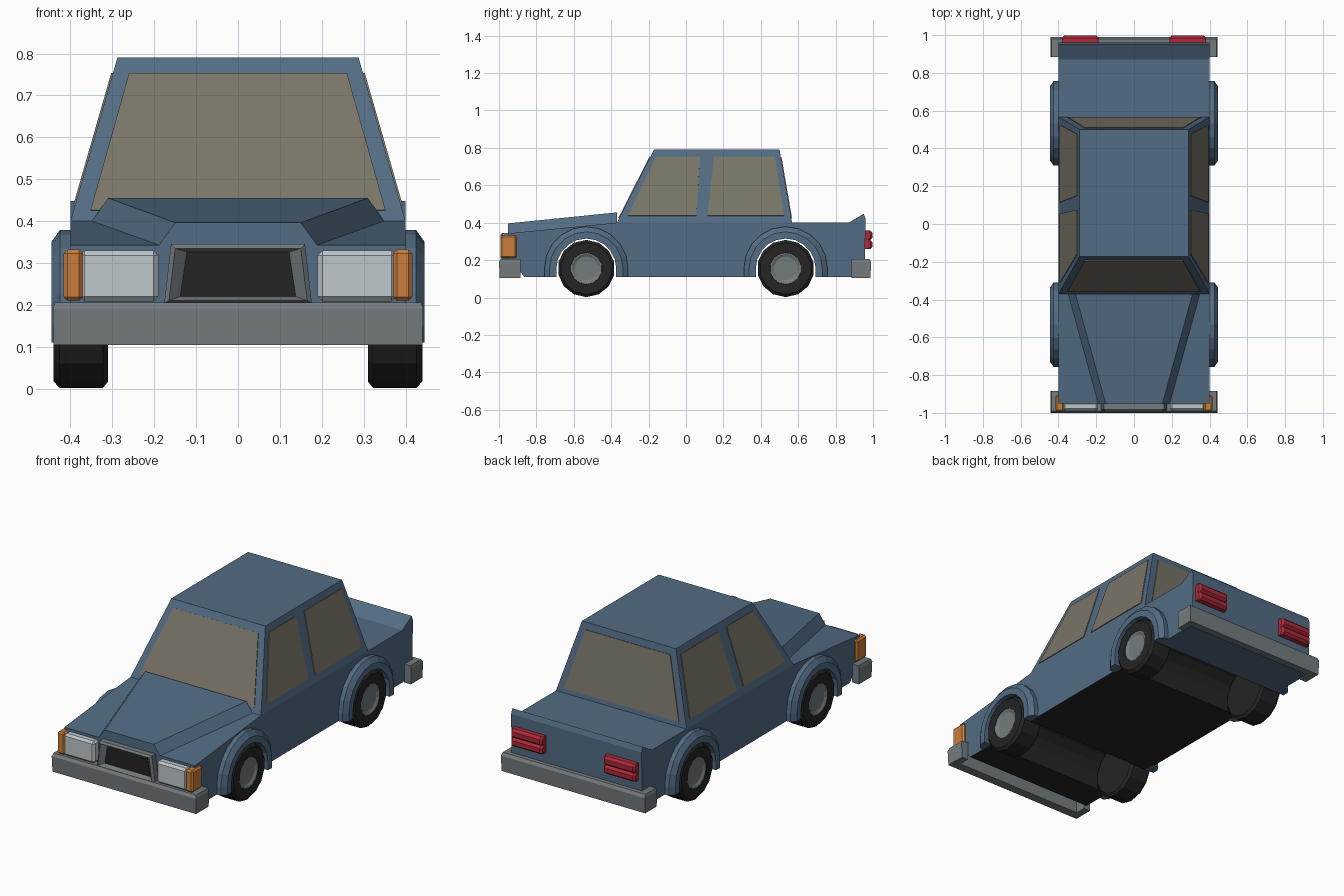
import bpy, bmesh, math

if "Cube" in bpy.data.objects:
    bpy.data.objects.remove(bpy.data.objects["Cube"])


def material(name, r, g, b):
    m = bpy.data.materials.new(name)
    m.diffuse_color = (r, g, b, 1)
    m.use_nodes = True
    m.node_tree.nodes["Principled BSDF"].inputs["Base Color"].default_value = m.diffuse_color
    return m


BLUE = material("body blue", 0.085, 0.15, 0.23)
GLASS = material("tinted glass", 0.19, 0.175, 0.135)
GREY = material("trim grey", 0.175, 0.2, 0.21)
BLACK = material("tyre black", 0.018, 0.018, 0.018)
WHITE = material("lamp white", 0.52, 0.57, 0.6)
ORANGE = material("indicator orange", 0.6, 0.21, 0.045)
RED = material("tail lamp red", 0.42, 0.022, 0.04)


def loft(name, rings, mat, mirror=False, caps=True, loop=False):
    """Skin a list of closed rings; cap the ends or join last to first."""
    bm = bmesh.new()
    vr = [[bm.verts.new(p) for p in ring] for ring in rings]
    n = len(vr[0])
    pairs = list(zip(vr, vr[1:])) + ([(vr[-1], vr[0])] if loop else [])
    for a, b in pairs:
        for i in range(n):
            j = (i + 1) % n
            bm.faces.new((a[i], a[j], b[j], b[i]))
    if caps:
        bm.faces.new(vr[0][::-1])
        bm.faces.new(vr[-1])
    bmesh.ops.recalc_face_normals(bm, faces=bm.faces)
    me = bpy.data.meshes.new(name)
    bm.to_mesh(me)
    bm.free()
    me.materials.append(mat)
    ob = bpy.data.objects.new(name, me)
    bpy.context.collection.objects.link(ob)
    if mirror:
        ob.modifiers.new("mirror", 'MIRROR')
    return ob


def box(name, x, y, z, mat, bevel):
    """Mirrored box with chamfered edges."""
    rings = [[(x[0], v, z[0]), (x[1], v, z[0]), (x[1], v, z[1]), (x[0], v, z[1])] for v in y]
    ob = loft(name, rings, mat)
    b = ob.modifiers.new("bevel", 'BEVEL')
    b.width, b.segments = bevel, 1
    ob.modifiers.new("mirror", 'MIRROR')
    return ob


AXLE_Y, AXLE_Z, FLOOR = 0.533, 0.155, 0.11


def arch(cy, r, n=10):
    """Arch outline in (y, z), front to back, with straight legs."""
    pts = [(cy - r * math.cos(math.pi * i / n), AXLE_Z + r * math.sin(math.pi * i / n))
           for i in range(n + 1)]
    return [(cy - r, FLOOR)] + pts + [(cy + r, FLOOR)]


# Lower body: side profile with wheel tunnels, dark underneath
profile = ([(-0.95, 0.2), (-0.88, 0.13), (-0.865, FLOOR)]
           + arch(-AXLE_Y, 0.16) + arch(AXLE_Y, 0.16)
           + [(0.955, FLOOR), (0.96, 0.42), (0.95, 0.448), (0.87, 0.40),
              (0.565, 0.40), (-0.37, 0.40), (-0.95, 0.343)])
body = loft("lower_body", [[(x, y, z) for y, z in profile] for x in (-0.4, 0.4)], BLUE)
body.data.materials.append(BLACK)
for p in body.data.polygons:
    if abs(p.normal.x) < 0.5 and p.center.z < 0.33 and abs(p.center.y) < 0.8:
        p.material_index = 1

# Raised bonnet panel, widening towards the windscreen
loft("bonnet_panel",
     [[(-a, y, z0), (a, y, z0), (b, y, z1), (-b, y, z1)]
      for y, a, b, z0, z1 in ((-0.952, 0.19, 0.15, 0.341, 0.396),
                              (-0.37, 0.35, 0.31, 0.398, 0.455))], BLUE)

# Cabin tapering to the roof
loft("cabin",
     [[(-x, y0, z), (x, y0, z), (x, y1, z), (-x, y1, z)]
      for x, y0, y1, z in ((0.4, -0.37, 0.567, 0.4), (0.288, -0.172, 0.5, 0.79))], BLUE)


# Windows: thin plates lying on the sloping cabin faces
def window(name, pts, mirror=False):
    me = bpy.data.meshes.new(name)
    me.from_pydata(pts, [], [range(len(pts))])
    me.materials.append(GLASS)
    ob = bpy.data.objects.new(name, me)
    bpy.context.collection.objects.link(ob)
    s = ob.modifiers.new("thickness", 'SOLIDIFY')
    s.thickness, s.offset = 0.008, 0
    if mirror:
        ob.modifiers.new("mirror", 'MIRROR')


def slope(z, low, high):
    return low + (high - low) * (z - 0.4) / 0.39


for name, low, high in (("windscreen", -0.37, -0.172), ("rear_window", 0.567, 0.5)):
    window(name, [(x, slope(z, low, high), z) for x, z in
                  ((-0.352, 0.425), (0.352, 0.425), (0.26, 0.752), (-0.26, 0.752))])
for name, pts in (("front_side_window", ((-0.31, 0.437), (0.055, 0.437), (0.075, 0.753), (-0.16, 0.753))),
                  ("rear_side_window", ((0.115, 0.437), (0.525, 0.437), (0.475, 0.753), (0.15, 0.753)))):
    window(name, [(slope(z, 0.4, 0.288), y, z) for y, z in pts], True)


# Wheels and arch flares
def disc(x, r, cy, n=14):
    return [(x, cy + r * math.sin(2 * math.pi * i / n), AXLE_Z + r * math.cos(2 * math.pi * i / n))
            for i in range(n)]


for end, cy in (("front", -AXLE_Y), ("rear", AXLE_Y)):
    loft(end + "_tyre", [disc(x, r, cy) for x, r in
                         ((0.31, 0.138), (0.322, 0.153), (0.426, 0.153), (0.44, 0.138),
                          (0.44, 0.085), (0.425, 0.082))], BLACK, True)
    loft(end + "_hub", [disc(x, r, cy) for x, r in
                        ((0.42, 0.084), (0.438, 0.084), (0.438, 0.078), (0.43, 0.064))], GREY, True)
    section = ((0.39, 0.224), (0.425, 0.224), (0.445, 0.196), (0.445, 0.16), (0.39, 0.16))
    outlines = [[(x, y, z) for y, z in arch(cy, r)] for x, r in section]
    loft(end + "_arch_flare", list(zip(*outlines)), BLUE, True)


# Bumpers wrapping round the corners
for name, s, tip in (("front_bumper", -1, 1.0), ("rear_bumper", 1, 0.99)):
    rings = []
    for z, d in ((0.104, 0.004), (0.19, 0), (0.206, 0.01)):
        t, w = tip - d, 0.442 - d / 2
        rings.append([(x, s * y, z) for x, y in
                      ((-w, t), (w, t), (w, 0.885), (0.399, 0.885), (0.399, 0.945),
                       (-0.399, 0.945), (-0.399, 0.885), (-w, 0.885))])
    loft(name, rings, GREY)

# Grille: recessed frame with a dark panel
frame = ((-0.945, 0.176, 0.16, 0.205, 0.345), (-0.982, 0.176, 0.16, 0.205, 0.345),
         (-0.992, 0.165, 0.15, 0.21, 0.335), (-0.965, 0.138, 0.122, 0.22, 0.326))
loft("grille_frame", [[(-a, y, z0), (a, y, z0), (b, y, z1), (-b, y, z1)]
                      for y, a, b, z0, z1 in frame], GREY)
loft("grille_panel", [[(-0.138, y, 0.22), (0.138, y, 0.22), (0.122, y, 0.326), (-0.122, y, 0.326)]
                      for y in (-0.96, -0.968)], BLACK)

# Lamps
box("headlamp", (0.19, 0.378), (-0.99, -0.94), (0.208, 0.33), WHITE, 0.012)
box("indicator", (0.37, 0.416), (-0.993, -0.905), (0.21, 0.332), ORANGE, 0.009)
lamp = ((0.95, 0.26), (0.985, 0.26), (0.998, 0.272), (0.998, 0.296), (0.985, 0.308),
        (0.998, 0.32), (0.998, 0.345), (0.985, 0.358), (0.95, 0.358))
loft("tail_lamp", [[(x, y - d * (y > 0.96), z) for y, z in lamp] for x, d in
                   ((0.188, 0.012), (0.198, 0), (0.37, 0), (0.38, 0.012))], RED, True)
